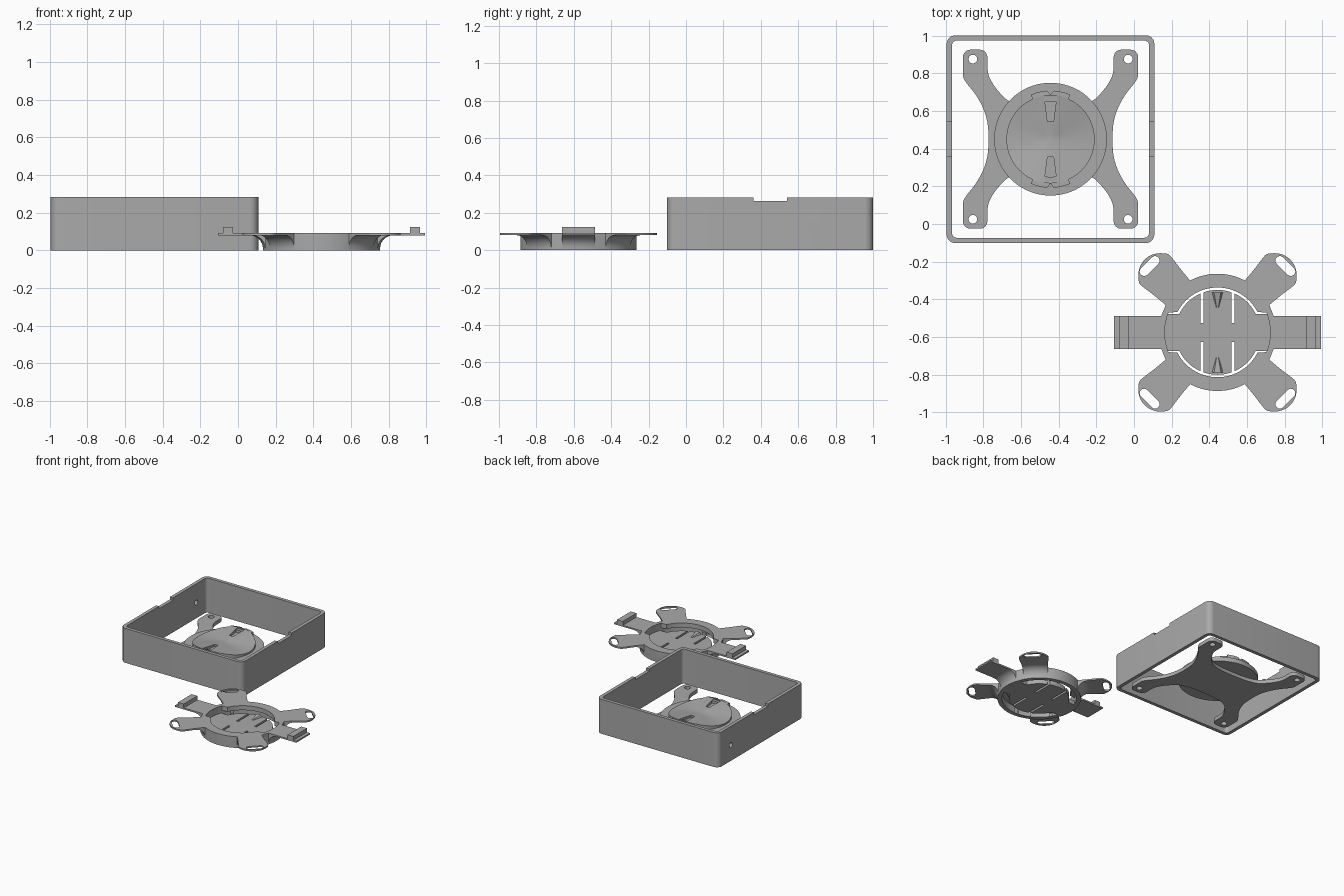
import bpy, bmesh, math
from math import sin, cos, pi, radians, hypot, atan2

if "Cube" in bpy.data.objects:
    bpy.data.objects.remove(bpy.data.objects["Cube"])

grey = bpy.data.materials.new("plain grey")
grey.diffuse_color = (0.4, 0.4, 0.4, 1)
grey.use_nodes = True
grey.node_tree.nodes["Principled BSDF"].inputs["Base Color"].default_value = grey.diffuse_color


def finish(name, bm):
    bmesh.ops.recalc_face_normals(bm, faces=bm.faces)
    me = bpy.data.meshes.new(name)
    bm.to_mesh(me)
    bm.free()
    ob = bpy.data.objects.new(name, me)
    bpy.context.collection.objects.link(ob)
    me.materials.append(grey)
    return ob


def prism(name, pts, z0, z1, c=(0, 0)):
    """Extrude a plan outline from z0 to z1 around centre c."""
    bm = bmesh.new()
    f = bm.faces.new([bm.verts.new((x + c[0], y + c[1], z0)) for x, y in pts])
    top = bmesh.ops.extrude_face_region(bm, geom=[f])["geom"]
    bmesh.ops.translate(bm, vec=(0, 0, z1 - z0),
                        verts=[v for v in top if isinstance(v, bmesh.types.BMVert)])
    return finish(name, bm)


def lathe(name, prof, c, n=96):
    """Closed solid of revolution; the profile starts and ends on the axis."""
    bm = bmesh.new()
    vs = [bm.verts.new((c[0] + r, c[1], z)) for r, z in prof]
    es = [bm.edges.new(p) for p in zip(vs, vs[1:])]
    bmesh.ops.spin(bm, geom=vs + es, cent=(c[0], c[1], 0), axis=(0, 0, 1),
                   angle=2 * pi, steps=n)
    bmesh.ops.remove_doubles(bm, verts=bm.verts, dist=1e-5)
    return finish(name, bm)


def boolean(ob, tool, op="DIFFERENCE"):
    bpy.context.view_layer.objects.active = ob
    m = ob.modifiers.new("cut", "BOOLEAN")
    m.operation, m.object, m.solver = op, tool, "EXACT"
    bpy.ops.object.modifier_apply(modifier=m.name)
    bpy.data.objects.remove(tool, do_unlink=True)


def arc(r, a0, a1, n, c=(0, 0)):
    return [(c[0] + r * cos(radians(a0 + (a1 - a0) * i / n)),
             c[1] + r * sin(radians(a0 + (a1 - a0) * i / n))) for i in range(n + 1)]


def circle(r, c=(0, 0), n=32):
    return arc(r, 0, 360, n, c)[:-1]


def rect(x0, x1, y0, y1):
    return [(x0, y0), (x1, y0), (x1, y1), (x0, y1)]


def rounded(h, r):
    k = h - r
    cs = [(k, k), (-k, k), (-k, -k), (k, -k)]
    return [p for i, c in enumerate(cs) for p in arc(r, 90 * i, 90 * i + 90, 8, c)]


def four_way(q):
    """Mirror a first-quadrant outline into all quadrants."""
    full = q + [(-x, y) for x, y in q[::-1]] + [(-x, -y) for x, y in q] + [(x, -y) for x, y in q[::-1]]
    out = []
    for p in full:
        if not out or hypot(p[0] - out[-1][0], p[1] - out[-1][1]) > 1e-4:
            out.append(p)
    if hypot(out[0][0] - out[-1][0], out[0][1] - out[-1][1]) < 1e-4:
        out.pop()
    return out


def smooth_pts(p, n=5):
    """Catmull-Rom curve through the given points."""
    q, out = [p[0]] + p + [p[-1]], []
    for i in range(1, len(q) - 2):
        for k in range(n):
            t = k / n
            out.append(tuple(0.5 * (2 * b + (c - a) * t + (2 * a - 5 * b + 4 * c - d) * t * t
                                    + (3 * b - a - 3 * c + d) * t ** 3)
                             for a, b, c, d in zip(*q[i - 1:i + 3])))
    return out + [p[-1]]


SIGNS = [(sx, sy) for sx in (1, -1) for sy in (1, -1)]
A = (-0.443, 0.45)   # centre of frame and foot plate
B = (0.443, -0.575)  # centre of clip plate

# Square wall frame with side notches and a cable hole
frame = prism("wall_frame", rounded(0.551, 0.045), 0, 0.282, A)
boolean(frame, prism("t", rounded(0.523, 0.025), -0.1, 0.4, A))
boolean(frame, prism("t", rect(-0.7, 0.7, -0.09, 0.09), 0.262, 0.4, A))
hole = prism("t", circle(0.02), -0.1, 0.1)
hole.rotation_euler = (0, pi / 2, 0)
hole.location = (-0.99, 0.84, 0.13)
bpy.context.view_layer.update()
boolean(frame, hole)

# Four-legged foot plate
leg = smooth_pts([(0.328, 0), (0.335, 0.09), (0.36, 0.17), (0.40, 0.24), (0.445, 0.297),
                  (0.463, 0.33), (0.465, 0.36)])
leg += arc(0.04, 0, 90, 6, (0.425, 0.435)) + arc(0.04, 90, 180, 6, (0.375, 0.435))
leg += smooth_pts([(0.335, 0.38), (0.325, 0.33), (0.285, 0.265), (0.217, 0.2),
                   (0.12, 0.175), (0, 0.17)])
foot = prism("foot_plate", four_way(leg), 0, 0.03, A)
for sx, sy in SIGNS:
    boolean(foot, prism("t", circle(0.023, (sx * 0.412, sy * 0.425)), -0.1, 0.1, A))

# Round pedestal
prism("pedestal", circle(0.299, n=96), 0.028, 0.065, A)

# Turning lock disc with a rolling top surface
bm = bmesh.new()
N, R, rows = 96, 0.234, []
for k in range(11):
    r = R * min(k + 1, 10) / 10
    row = []
    for i in range(N):
        a = 2 * pi * i / N
        z = 0.10 + 0.022 * (r / R) * -cos(2 * a)
        row.append(bm.verts.new((A[0] + r * cos(a), A[1] + r * sin(a), z if k < 10 else 0.063)))
    rows.append(row)
bm.faces.new(rows[0])
bm.faces.new(rows[-1])
for p, q in zip(rows, rows[1:]):
    for i in range(N):
        bm.faces.new((p[i], p[i - 1], q[i - 1], q[i]))
disc = finish("lock_disc", bm)
for s in (1, -1):
    # Tapered detent groove
    g = [(-0.016, 0.095), (0.016, 0.095), (0.033, 0.222), (-0.033, 0.222)]
    boolean(disc, prism("t", [(x, s * y) for x, y in g], 0.092, 0.2, A))
    # Locking lug with a small index notch
    lug = arc(0.258, 66, 86, 8) + [(0, 0.236)] + arc(0.258, 94, 114, 8) + arc(0.2, 114, 66, 12)
    prism("lock_lug", [(x, s * y) for x, y in lug], 0.088, 0.113, A)

# Clip plate: ring flaring into thin arms, trimmed to its outline
lobe = smooth_pts([(0.275, 0.145), (0.335, 0.195), (0.39, 0.237), (0.415, 0.262), (0.42, 0.30)])
tip = lobe + arc(0.115, 0, 45, 5, (0.305, 0.305))
tip += [(y, x) for x, y in tip[::-1]][1:]
arm = [(0.549, 0.088), (0.298, 0.088)] + tip + arc(0.311, 63, 90, 8)
flare = arc(0.07, 180, 90, 8, (0.381, 0.01))
clip = lathe("clip_plate", [(0, 0), (0.311, 0)] + flare + [(0.7, 0.08), (0.7, 0.092), (0, 0.092)], B)
boolean(clip, prism("t", four_way(arm), -0.1, 0.2, B), "INTERSECT")
key = arc(0.28, -22, 22, 10) + arc(0.238, 27, 153, 40) + arc(0.28, 158, 202, 10) + arc(0.238, 207, 333, 40)
boolean(clip, prism("t", key, -0.1, 0.2, B))
boolean(clip, prism("t", circle(0.278, n=96), -0.1, 0.055, B))
for sx, sy in SIGNS:
    c = (0.36, 0.352)
    d = 0.029
    slot = arc(0.024, -45 - 90, 45, 8, (c[0] + d, c[1] - d)) + arc(0.024, 45, 225, 8, (c[0] - d, c[1] + d))
    boolean(clip, prism("t", [(sx * x, sy * y) for x, y in slot], -0.1, 0.2, B))

# Spring floor, joined to the ring at both sides and slit into fingers
a = math.degrees(math.asin(0.098 / 0.225))
b = math.degrees(math.asin(0.098 / 0.29))
plan = arc(0.29, -b, b, 8) + arc(0.225, a, 180 - a, 40) + arc(0.29, 180 - b, 180 + b, 8) \
    + arc(0.225, 180 + a, 360 - a, 40)
floor = prism("spring_floor", plan, 0, 0.035, B)
for sx, sy in SIGNS:
    s = [(sx * x, sy * y) for x, y in rect(0.074, 0.091, 0.05, 0.3)]
    boolean(floor, prism("t", s, -0.1, 0.2, B))

# Detent wedges on the spring fingers
for s in (1, -1):
    w = [(-0.007, 0.13), (0.007, 0.13), (0.03, 0.212), (-0.03, 0.212)]
    ob = prism("detent_wedge", [(x, s * y) for x, y in w], 0.033, 0.052, B)
    for v in ob.data.vertices:
        if v.co.z > 0.04:
            v.co.x = B[0] + (v.co.x - B[0]) * 0.6
            if abs(v.co.y - B[1]) < 0.15:
                v.co.z = 0.038

# Grip blocks at the arm ends
for s in (1, -1):
    x0, x1 = sorted((s * 0.47, s * 0.522))
    prism("grip_block", rect(x0, x1, -0.088, 0.088), 0.09, 0.124, B)

for ob in list(bpy.data.objects):
    bpy.ops.object.select_all(action="DESELECT")
    ob.select_set(True)
    bpy.context.view_layer.objects.active = ob
    bpy.ops.object.shade_smooth_by_angle(angle=radians(30))
